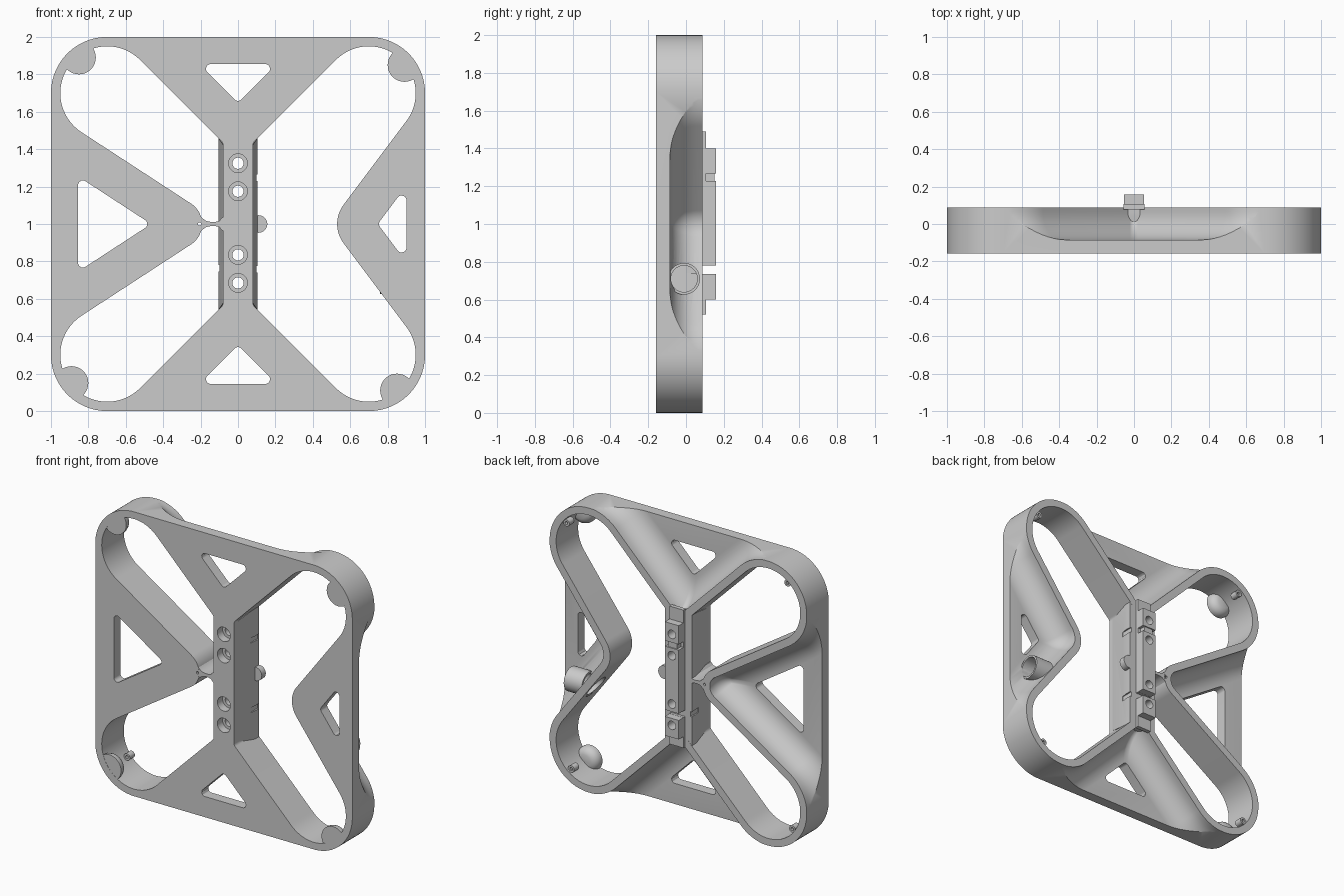
import bpy, bmesh, math
from mathutils import Vector

if "Cube" in bpy.data.objects:
    bpy.data.objects.remove(bpy.data.objects["Cube"], do_unlink=True)

grey = bpy.data.materials.new("plain_grey")
grey.use_nodes = True
grey.diffuse_color = (0.6, 0.6, 0.6, 1)
grey.node_tree.nodes["Principled BSDF"].inputs["Base Color"].default_value = (0.6, 0.6, 0.6, 1)

FRONT, FLOOR, BACK, RAIL = -0.158, -0.085, 0.087, 0.158
CORNER = Vector((0.7, 0.7))          # centre of each rounded corner, measured from the middle
DIAG, UP, SIDE = Vector((-1, 1)).normalized(), Vector((0, 1)), Vector((1, 0))
parts = []


def loft(name, rings):
    """Closed solid through rings of (x, height-from-middle) points, each at a depth y."""
    bm = bmesh.new()
    loops = [[bm.verts.new((p[0], y, p[1] + 1)) for p in ring] for ring, y in rings]
    for a, b in zip(loops, loops[1:]):
        for i in range(len(a)):
            j = (i + 1) % len(a)
            bm.faces.new((a[i], a[j], b[j], b[i]))
    bm.faces.new(loops[0])
    bm.faces.new(loops[-1])
    bmesh.ops.recalc_face_normals(bm, faces=bm.faces)
    mesh = bpy.data.meshes.new(name)
    bm.to_mesh(mesh)
    bm.free()
    mesh.materials.append(grey)
    obj = bpy.data.objects.new(name, mesh)
    bpy.context.scene.collection.objects.link(obj)
    return obj


def prism(name, ring, y0, y1):
    return loft(name, [(ring, y0), (ring, y1)])


def part(obj):
    parts.append(obj)
    return obj


def cutter(obj):
    obj.hide_render = True
    return obj


def box(x0, x1, z0, z1):
    return [(x0, z0 - 1), (x1, z0 - 1), (x1, z1 - 1), (x0, z1 - 1)]


def circle(x, w, r, n=32):
    return [(x + r * math.cos(math.tau * i / n), w + r * math.sin(math.tau * i / n)) for i in range(n)]


def rounded(corners, n=14):
    """Polygon of (x, w, radius) corners with arcs; arcs that touch share a point."""
    out = []
    for i, (x, w, r) in enumerate(corners):
        p = Vector((x, w))
        if r == 0:
            out.append(p)
            continue
        a = (Vector(corners[i - 1][:2]) - p).normalized()
        b = (Vector(corners[(i + 1) % len(corners)][:2]) - p).normalized()
        half = a.angle(b) / 2
        mid = p + (a + b).normalized() * r / math.sin(half)
        u, v = p + a * r / math.tan(half) - mid, p + b * r / math.tan(half) - mid
        out += [mid + u.lerp(v, k / (n - 1)).normalized() * r for k in range(n)]
    return [p for i, p in enumerate(out) if (p - out[i - 1]).length > 0.0001]


def meet(n1, n2, r):
    """Crossing of two lines lying r from the corner centre along their normals."""
    d1, d2 = n1.dot(CORNER) + r, n2.dot(CORNER) + r
    det = n1.x * n2.y - n1.y * n2.x
    return ((d1 * n2.y - d2 * n1.y) / det, (n1.x * d2 - n2.x * d1) / det, r)


def tip(n, r, radius):
    """Where a side line reaches the middle height."""
    return ((n.dot(CORNER) + r) / n.x, 0, radius)


def flip(ring, sx, sz=1):
    return [(sx * p[0], sz * p[1]) for p in ring]


def mirror_side(half):
    return half + [(x, -w, r) for x, w, r in reversed(half[1:])]


def mirror_top(half):
    return half + [(-x, w, r) for x, w, r in reversed(half[1:])]


def cut(obj, tools):
    """Subtract the tools one after another."""
    for t in tools:
        m = obj.modifiers.new("cut", 'BOOLEAN')
        m.operation, m.solver, m.object = 'DIFFERENCE', 'EXACT', t
        dg = bpy.context.evaluated_depsgraph_get()
        mesh = bpy.data.meshes.new_from_object(obj.evaluated_get(dg))
        obj.modifiers.clear()
        if len(mesh.polygons) > 3:
            obj.data = mesh


def side_recess(n, t, f):
    r = 0.302 + f
    return rounded(mirror_side([tip(n, r, max(0.02, t - 0.05 - f)), meet(n, SIDE, r),
                                (0.7 + r, 0.8, 0), (1.3, 0.8, 0)]))


def top_recess(f):
    r = 0.302 + f
    return rounded(mirror_top([(0, r * math.sqrt(2), 0.03), meet(DIAG, UP, r),
                               (0.8, 0.7 + r, 0), (0.8, 1.3, 0)]))


def recess(shape, sx, sz=1):
    """Pocket in the back with a wide fillet at its floor."""
    steps = [math.radians(9 * i) for i in range(11)]
    rings = [(flip(shape(0.15 * (1 - math.sin(a))), sx, sz), FLOOR + 0.15 * (1 - math.cos(a))) for a in steps]
    return cutter(loft("recess_cutter", rings + [(flip(shape(0), sx, sz), 0.2)]))


# Frame blank and its cutters
square = [(s * 1, t * 1, 0.3) for s, t in ((1, 1), (-1, 1), (-1, -1), (1, -1))]
frame = part(prism("frame", rounded(square, 24), FRONT, BACK))
tools = []
R, HOLE = 0.25, 0.458
for s, n, t, edge in ((1, Vector((0.8, -0.6)), 0.17, 0.9), (-1, Vector((0.546, -0.838)), 0.13, 0.855)):
    # large opening beside the spine
    half = [tip(n, R, t), meet(n, SIDE, R), meet(SIDE, UP, R), meet(UP, DIAG, R),
            (0.08, 0.08 + R * math.sqrt(2), 0.03)]
    tools.append(cutter(prism("opening_cutter", flip(rounded(mirror_side(half)), s), -0.3, 0.3)))
    tools.append(recess(lambda f: side_recess(n, t, f), s))
    # triangular window in the side web
    tri = mirror_side([tip(n, HOLE, 0.025), (edge, (n.x * edge - n.dot(CORNER) - HOLE) / -n.y, 0.025)])
    tools.append(cutter(prism("window_cutter", flip(rounded(tri, 8), s), -0.3, 0.3)))
for sz in (1, -1):
    tools.append(recess(top_recess, 1, sz))
    low = HOLE * math.sqrt(2)
    tri = mirror_top([(0, low, 0.025), (0.855 - low, 0.855, 0.025)])
    tools.append(cutter(prism("window_cutter", flip(rounded(tri, 8), 1, sz), -0.3, 0.3)))

# Spine bolt holes with counterbores
bolts = []
for w in (0.325, 0.175, -0.165, -0.315):
    bolts.append(cutter(prism("bolt_cutter", circle(0, w, 0.03), -0.3, 0.3)))
    bolts.append(cutter(prism("counterbore_cutter", circle(0, w, 0.05), -0.3, -0.1)))
pin = cutter(prism("pin_cutter", circle(-0.205, 0, 0.009, 12), -0.3, 0.3))


def crosswise(name, r, x0, x1):
    """Cylinder along x through the right-hand wall."""
    obj = prism(name, circle(0, 0, r), x0, x1)
    for v in obj.data.vertices:
        v.co = (v.co.y, -v.co.x - 0.01, v.co.z - 0.29)
    return obj


# Cable tube through the right-hand wall
bore = cutter(crosswise("bore_cutter", 0.07, 0.55, 1.1))
cut(frame, tools + bolts + [bore, pin])
tube = part(crosswise("cable_tube", 0.084, 0.76, 0.9))
cut(tube, [bore])

# Thin flexible bridge between the left web and the spine
upper = [(-0.225, 0.07), (-0.195, 0.035), (-0.17, 0.016), (-0.145, 0.011),
         (-0.12, 0.011), (-0.1, 0.017), (-0.085, 0.035), (-0.07, 0.035)]
bridge = part(prism("bridge", upper + [(x, -w) for x, w in reversed(upper)], FRONT + 0.001, BACK - 0.001))
cut(bridge, [pin])

# Flared flanks of the spine, with edge notches at the back
wide = box(-0.105, 0.105, 0.54, 1.46)
flanks = part(loft("spine_flanks", [(box(-0.078, 0.078, 0.58, 1.42), FRONT + 0.02), (wide, 0.04), (wide, BACK - 0.001)]))
notches = [cutter(prism("notch_cutter", box(x - 0.012, x + 0.012, z, z + 0.035), 0, 0.2))
           for x, z in ((0.107, 1.23), (0.107, 0.74), (-0.107, 0.745))]
cut(flanks, bolts + notches)
part(prism("side_clip", circle(0.11, 0, 0.047), 0.04, BACK - 0.002))

# Stepped rail on the back
for name, x, z0, z1, y in (("rail_base_lower", 0.055, 0.52, 0.735, 0.106), ("rail_base_upper", 0.055, 0.78, 1.49, 0.106),
                           ("rail_lower", 0.054, 0.6, 0.734, RAIL), ("rail_middle", 0.054, 0.781, 1.228, RAIL),
                           ("rail_joint", 0.035, 1.22, 1.275, 0.15), ("rail_upper", 0.054, 1.268, 1.4, RAIL)):
    rail = part(prism(name, box(-x, x, z0, z1), BACK - 0.01, y))
    cut(rail, bolts)


# Corner pads on the front and small posts on the rim
def pad_ring(x, w, r, sx, sz):
    mid, ring = Vector((sx * 0.7, sz * 0.7)), []
    for p in circle(x, w, r):
        d = Vector(p) - mid
        ring.append(mid + d * min(1, 0.285 / d.length))
    return ring


for sx, sz, x, w in ((-1, 1, -0.85, 0.89), (1, 1, 0.89, 0.85), (1, -1, 0.85, -0.89), (-1, -1, -0.89, -0.85)):
    steps = ((0.09, FRONT + 0.001), (0.09, -0.135), (0.083, -0.115), (0.068, -0.098), (0.045, -0.088))
    part(loft("corner_pad", [(pad_ring(x, w, r, sx, sz), y) for r, y in steps]))
    d = (Vector((x, w)) - Vector((sx, sz)) * 0.7).normalized() * 0.228
    px, pw = sx * 0.7 + d.x, sz * 0.7 + d.y
    post = part(prism("corner_post", circle(px, pw, 0.024, 20), 0.02, BACK - 0.012))
    cut(post, [cutter(prism("post_cutter", circle(px, pw, 0.011, 12), -0.05, 0.2))])

# Remove the cutters and shade
for obj in [o for o in bpy.context.scene.objects if o.name.split(".")[0].endswith("_cutter")]:
    bpy.data.objects.remove(obj, do_unlink=True)
bpy.ops.object.select_all(action='DESELECT')
for obj in parts:
    obj.select_set(True)
bpy.context.view_layer.objects.active = frame
bpy.ops.object.shade_smooth_by_angle(angle=math.radians(30))
